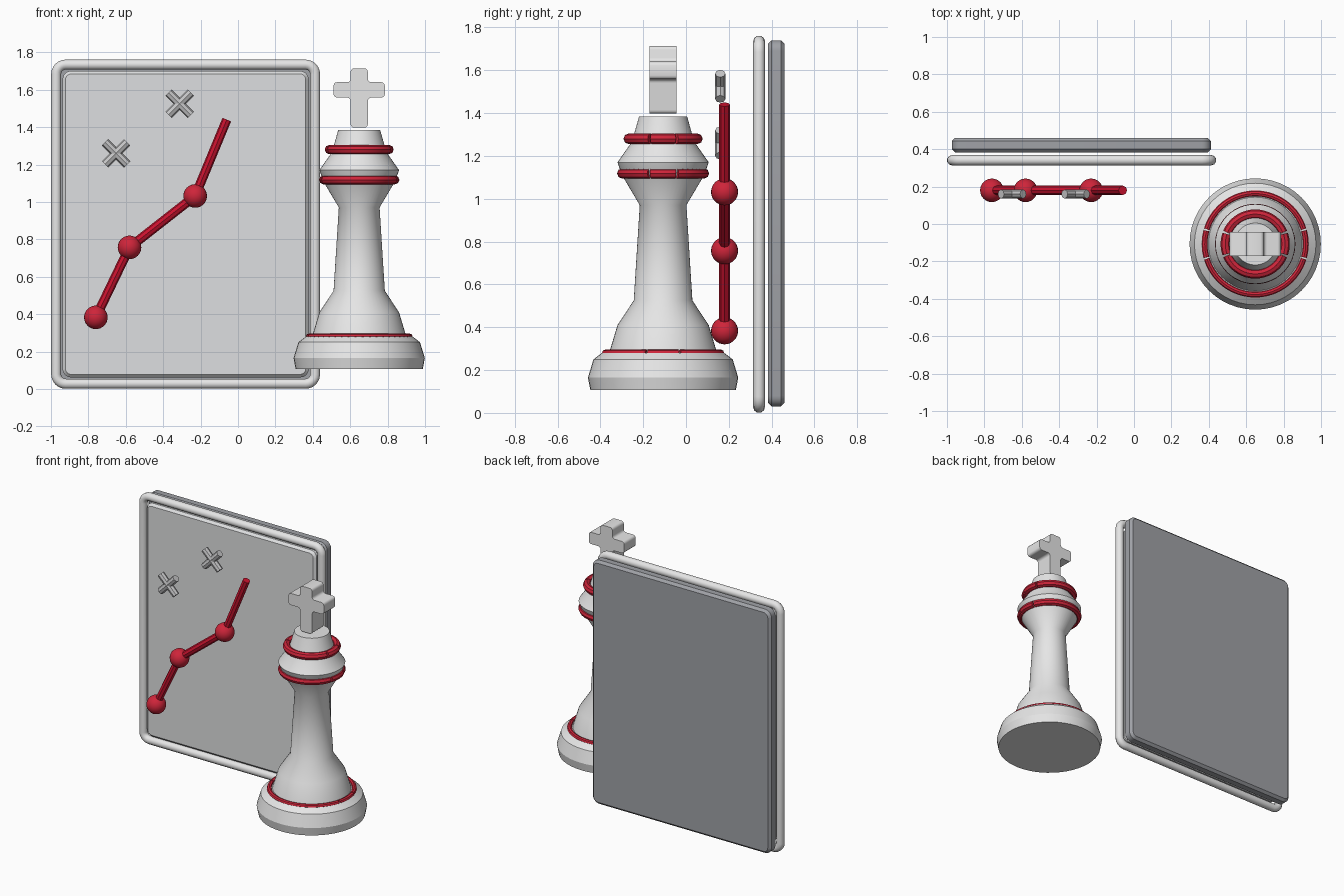
import bpy, bmesh, math
from mathutils import Vector

if "Cube" in bpy.data.objects:
    bpy.data.objects.remove(bpy.data.objects["Cube"])


def material(name, rgb):
    m = bpy.data.materials.new(name)
    m.diffuse_color = (*rgb, 1)
    m.use_nodes = True
    m.node_tree.nodes["Principled BSDF"].inputs["Base Color"].default_value = m.diffuse_color
    return m


WHITE = material("light grey", (0.79, 0.79, 0.79))
SHEET = material("sheet grey", (0.73, 0.74, 0.75))
MARK = material("mark grey", (0.56, 0.56, 0.57))
GREY = material("mid grey", (0.35, 0.36, 0.385))
RED = material("red", (0.62, 0.018, 0.042))
CRIMSON = material("crimson", (0.60, 0.006, 0.028))


def finish(ob, mat, angle=30):
    ob.data.materials.clear()
    ob.data.materials.append(mat)
    bpy.ops.object.select_all(action='DESELECT')
    ob.select_set(True)
    bpy.context.view_layer.objects.active = ob
    if ob.type == 'CURVE':
        bpy.ops.object.convert(target='MESH')
        ob = bpy.context.object
    bpy.ops.object.shade_smooth_by_angle(angle=math.radians(angle))
    return ob


def from_bmesh(name, bm, mat, angle=30):
    bmesh.ops.recalc_face_normals(bm, faces=bm.faces[:])
    me = bpy.data.meshes.new(name)
    bm.to_mesh(me)
    bm.free()
    ob = bpy.data.objects.new(name, me)
    bpy.context.collection.objects.link(ob)
    return finish(ob, mat, angle)


def tube(name, points, radius, mat, closed=False, res=3):
    cu = bpy.data.curves.new(name, 'CURVE')
    cu.dimensions = '3D'
    cu.bevel_depth = radius
    cu.bevel_resolution = res
    cu.use_fill_caps = True
    sp = cu.splines.new('POLY')
    sp.points.add(len(points) - 1)
    for p, co in zip(sp.points, points):
        p.co = (*co, 1)
    sp.use_cyclic_u = closed
    ob = bpy.data.objects.new(name, cu)
    bpy.context.collection.objects.link(ob)
    return finish(ob, mat, 40)


def rounded_rect(x0, x1, z0, z1, r, n=6):
    pts = []
    corners = [(x1 - r, z1 - r), (x0 + r, z1 - r), (x0 + r, z0 + r), (x1 - r, z0 + r)]
    for k, (cx, cz) in enumerate(corners):
        for i in range(n + 1):
            a = math.pi / 2 * (k + i / n)
            pts.append((cx + r * math.cos(a), cz + r * math.sin(a)))
    return pts


def extrude_outline(outline, y0, y1):
    # Upright outline in xz, extruded along y
    bm = bmesh.new()
    front = bm.faces.new([bm.verts.new((x, y0, z)) for x, z in outline])
    ext = bmesh.ops.extrude_face_region(bm, geom=[front], use_keep_orig=True)
    bmesh.ops.translate(bm, vec=(0, y1 - y0, 0),
                        verts=[v for v in ext['geom'] if isinstance(v, bmesh.types.BMVert)])
    bmesh.ops.recalc_face_normals(bm, faces=bm.faces[:])
    return bm


def slab(name, outline, y0, y1, mat, bevel):
    bm = extrude_outline(outline, y0, y1)
    rims = [e for e in bm.edges if abs(e.verts[0].co.y - e.verts[1].co.y) < 1e-6]
    bmesh.ops.bevel(bm, geom=rims, offset=bevel, segments=1, affect='EDGES')
    return from_bmesh(name, bm, mat)


def turned(name, profile, angle):
    # Spin a profile of (radius, height) about the piece axis
    bm = bmesh.new()
    vs = [bm.verts.new((CX + r, CY, z)) for r, z in profile]
    edges = [bm.edges.new(p) for p in zip(vs, vs[1:])]
    bmesh.ops.spin(bm, geom=vs + edges, cent=(CX, CY, 0), axis=(0, 0, 1),
                   angle=2 * math.pi, steps=48, use_duplicate=False)
    bmesh.ops.remove_doubles(bm, verts=bm.verts[:], dist=1e-4)
    return from_bmesh(name, bm, WHITE, angle)


# Board: backing, front sheet set inside a tubular frame
slab("board_backing", rounded_rect(-0.974, 0.412, 0.03, 1.74, 0.05), 0.383, 0.46, GREY, 0.017)
slab("board_sheet", rounded_rect(-0.938, 0.378, 0.062, 1.70, 0.045), 0.317, 0.366, SHEET, 0.016)
tube("board_frame", [(x, 0.341, z) for x, z in rounded_rect(-0.972, 0.412, 0.028, 1.734, 0.05)],
     0.028, WHITE, closed=True)

# Tactics path: rods joined by balls
path = [(-0.76, 0.18, 0.383), (-0.58, 0.18, 0.757), (-0.229, 0.18, 1.032), (-0.06, 0.18, 1.44)]
for i in range(3):
    tube(f"path_rod_{i + 1}", path[i:i + 2], 0.025, CRIMSON, res=2)
    bm = bmesh.new()
    bmesh.ops.create_uvsphere(bm, u_segments=24, v_segments=16, radius=0.063)
    bmesh.ops.translate(bm, vec=path[i], verts=bm.verts[:])
    from_bmesh(f"path_ball_{i + 1}", bm, RED, 40)

# Cross marks
for i, (cx, cz) in enumerate([(-0.652, 1.26), (-0.312, 1.525)]):
    for s in (-1, 1):
        d = Vector((s, 0, 1)).normalized() * 0.084
        c = Vector((cx, 0.16, cz))
        tube(f"cross_mark_{i + 1}_{'left' if s < 0 else 'right'}", [c - d, c + d], 0.024, MARK, res=2)

# Chess piece: crisp base, smooth shaft and head
CX, CY = 0.648, -0.107
turned("piece_base", [(0, 0.108), (0.34, 0.108), (0.351, 0.165), (0.325, 0.25), (0.287, 0.279),
                      (0.25, 0.285), (0, 0.285)], 15)
turned("piece_shaft", [(0, 0.28), (0.252, 0.28), (0.213, 0.41), (0.137, 0.525), (0.109, 0.97),
                       (0.192, 1.11), (0.213, 1.17), (0.15, 1.26), (0.136, 1.30),
                       (0.112, 1.385), (0, 1.385)], 40)

# Red bands, each split into front, back and two short side arcs
for name, R, z, r, h in [("base_band", 0.27, 0.28, 0.016, 0.075),
                         ("collar_band", 0.191, 1.118, 0.024, 0.06),
                         ("head_band", 0.16, 1.28, 0.025, 0.057)]:
    split = math.asin(h / R)
    gap = 0.004 / R
    cuts = [-split, split, math.pi - split, math.pi + split, 2 * math.pi - split]
    for k, side in enumerate(("right", "back", "left", "front")):
        a, b = cuts[k] + gap, cuts[k + 1] - gap
        n = max(4, int((b - a) / 0.13))
        tube(f"{name}_{side}",
             [(CX + R * math.cos(a + (b - a) * i / n), CY + R * math.sin(a + (b - a) * i / n), z)
              for i in range(n + 1)], r, RED, res=2)

# Cross finial with rounded arm ends
w, a, zl, zh = 0.046, 0.137, 1.558, 1.64
half = [(w, 1.397), (w, zl), (a, zl), (a, zh), (w, zh), (w, 1.714)]
outline = [(CX + x, z) for x, z in half] + [(CX - x, z) for x, z in reversed(half)]
bm = extrude_outline(outline, CY - 0.063, CY + 0.063)
corners = [e for e in bm.edges if abs(e.verts[0].co.y - e.verts[1].co.y) > 0.1]
bmesh.ops.bevel(bm, geom=corners, offset=0.018, segments=3, profile=0.5, affect='EDGES')
from_bmesh("piece_cross", bm, WHITE, 35)
